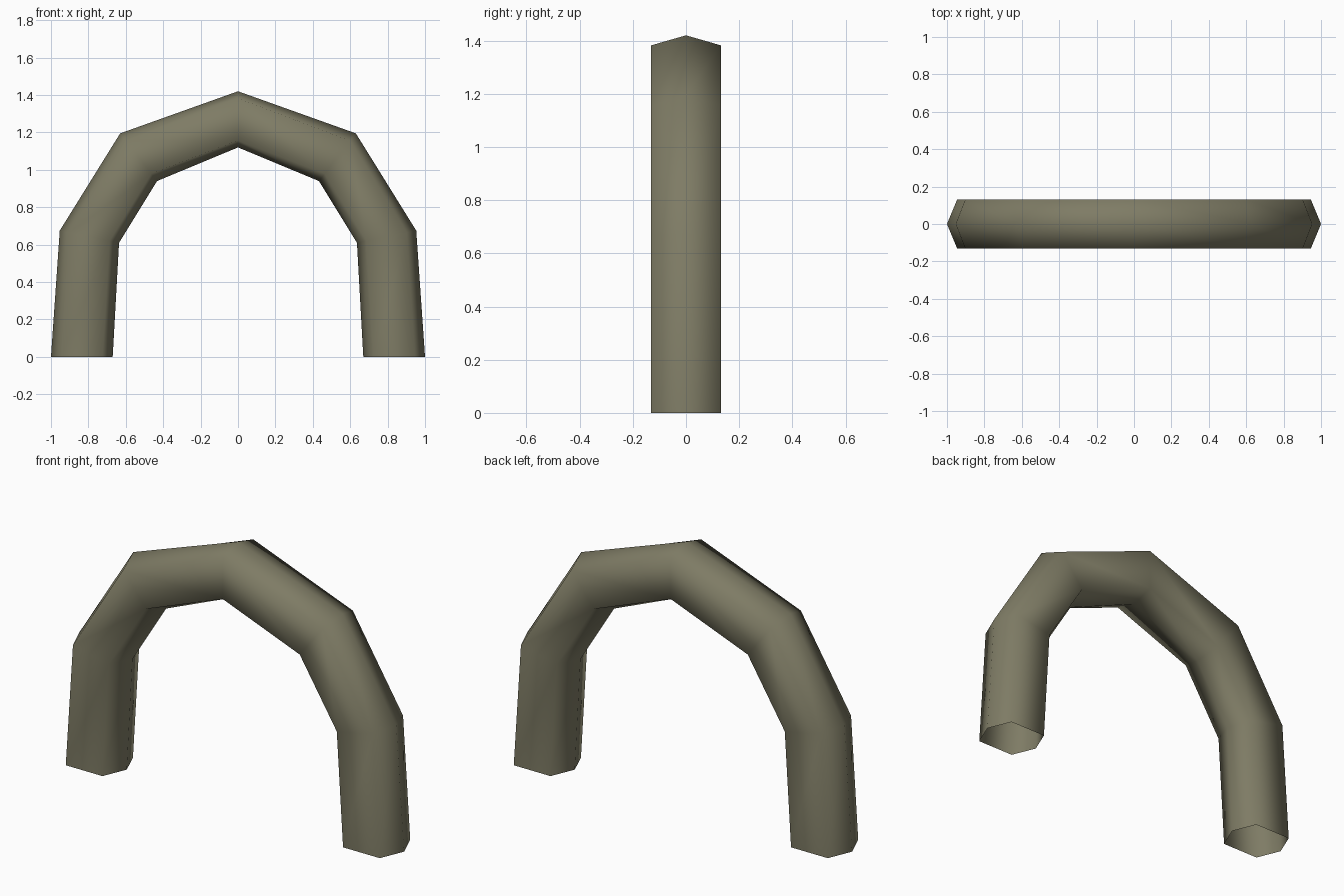
import bpy, bmesh
from mathutils import Vector

if "Cube" in bpy.data.objects:
    bpy.data.objects.remove(bpy.data.objects["Cube"])

# Colour
olive = bpy.data.materials.new("olive grey")
olive.diffuse_color = (0.21, 0.20, 0.13, 1)
olive.use_nodes = True
olive.node_tree.nodes["Principled BSDF"].inputs["Base Color"].default_value = olive.diffuse_color

# Arch stations, right foot to crown: outer (x, z), inner (x, z), flat-side ratio
HALF = [
    ((1.0, 0.0), (0.67, 0.0), 0.67),
    ((0.953, 0.675), (0.636, 0.61), 0.68),
    ((0.63, 1.195), (0.433, 0.94), 0.69),
    ((0.0, 1.42), (0.0, 1.12), 0.75),
]
HALF_WIDTH = 0.131


def flip(station):
    (ox, oz), (ix, iz), r = station
    return (-ox, oz), (-ix, iz), r


stations = HALF + [flip(s) for s in reversed(HALF[:-1])]

# Six-sided tube, open at both feet
bm = bmesh.new()
rings = []
for (ox, oz), (ix, iz), ratio in stations:
    outer, inner = Vector((ox, 0, oz)), Vector((ix, 0, iz))
    mid, arm = (outer + inner) / 2, (outer - inner) / 2
    side = Vector((0, HALF_WIDTH, 0))
    section = [mid + arm * a + side * b for a, b in
               ((1, 0), (ratio, 1), (-ratio, 1), (-1, 0), (-ratio, -1), (ratio, -1))]
    rings.append([bm.verts.new(p) for p in section])
for a, b in zip(rings, rings[1:]):
    for i in range(6):
        j = (i + 1) % 6
        bm.faces.new((a[i], a[j], b[j], b[i])).smooth = True
bmesh.ops.recalc_face_normals(bm, faces=bm.faces)
# Make sure the crown faces point outward
bm.normal_update()
top = max(bm.faces, key=lambda f: f.calc_center_median().z)
if top.normal.z < 0:
    bmesh.ops.reverse_faces(bm, faces=bm.faces)

mesh = bpy.data.meshes.new("arched_tube")
bm.to_mesh(mesh)
bm.free()
mesh.materials.append(olive)
bpy.context.collection.objects.link(bpy.data.objects.new("arched_tube", mesh))
